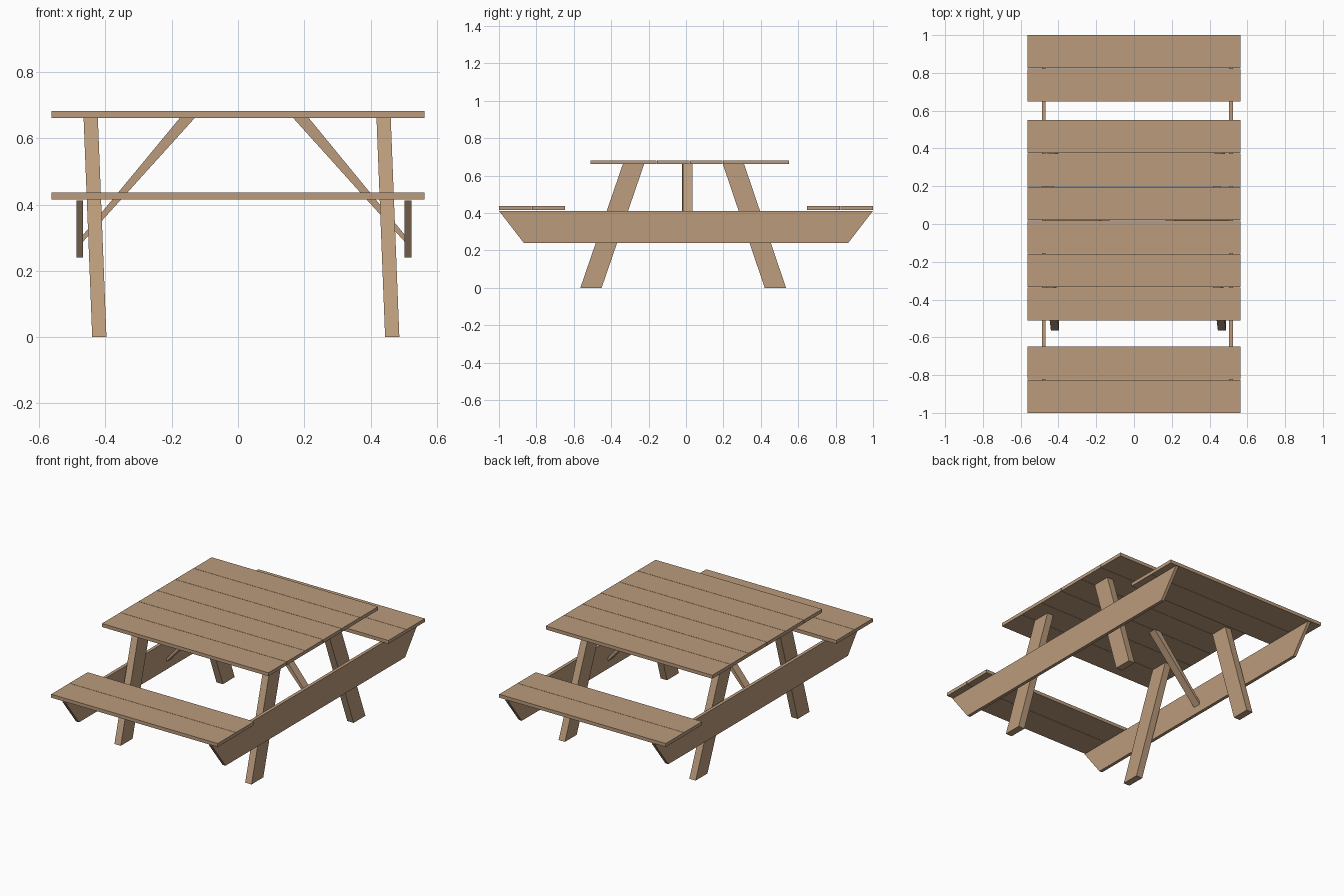
import bpy, bmesh

if "Cube" in bpy.data.objects:
    bpy.data.objects.remove(bpy.data.objects["Cube"])

# One flat wood colour for the whole table
wood = bpy.data.materials.new("light brown wood")
wood.diffuse_color = (0.491, 0.328, 0.202, 1)
wood.use_nodes = True
wood.node_tree.nodes["Principled BSDF"].inputs["Base Color"].default_value = wood.diffuse_color


def prism(name, ring_a, ring_b):
    """Solid joining two matching rings of 3D points."""
    bm = bmesh.new()
    a = [bm.verts.new(p) for p in ring_a]
    b = [bm.verts.new(p) for p in ring_b]
    n = len(a)
    bm.faces.new(a)
    bm.faces.new(b[::-1])
    for i in range(n):
        j = (i + 1) % n
        bm.faces.new((a[j], a[i], b[i], b[j]))
    bmesh.ops.recalc_face_normals(bm, faces=bm.faces)
    mesh = bpy.data.meshes.new(name)
    bm.to_mesh(mesh)
    bm.free()
    mesh.materials.append(wood)
    ob = bpy.data.objects.new(name, mesh)
    bpy.context.collection.objects.link(ob)
    return ob


def rect(x0, x1, y0, y1, z):
    return [(x0, y0, z), (x1, y0, z), (x1, y1, z), (x0, y1, z)]


def planks(name, y0, y1, z0, z1, count, gap=0.002):
    """Row of boards running along x, with hairline gaps."""
    w = (y1 - y0 + gap) / count
    for i in range(count):
        a = y0 + i * w
        prism(f"{name}_{i + 1}", rect(-0.563, 0.563, a, a + w - gap, z0),
              rect(-0.563, 0.563, a, a + w - gap, z1))


# Table top and the two benches
planks("table_top_board", -0.51, 0.55, 0.661, 0.682, 6)
planks("front_bench_board", -1.0, -0.648, 0.416, 0.437, 2)
planks("back_bench_board", 0.648, 1.0, 0.416, 0.437, 2)

# Long side beams with slanted ends
beam = [(-1.0, 0.412), (1.0, 0.412), (0.867, 0.24), (-0.867, 0.24)]
for side, x0, x1 in (("left", -0.488, -0.468), ("right", 0.503, 0.523)):
    prism(f"{side}_beam", [(x0, y, z) for y, z in beam],
          [(x1, y, z) for y, z in beam])

# Splayed legs: (x at top, x at foot) by (y at top, y at foot)
for side, xt, xf in (("left", -0.466, -0.440), ("right", 0.418, 0.444)):
    for end, yt, yf in (("front", -0.338, -0.565), ("back", 0.197, 0.421)):
        prism(f"{end}_{side}_leg", rect(xf, xf + 0.043, yf, yf + 0.114, 0),
              rect(xt, xt + 0.043, yt, yt + 0.114, 0.661))

# Diagonal braces from the table top down to the beams
braces = {
    "left": (-0.021, [(-0.176, 0.661), (-0.131, 0.661), (-0.468, 0.288), (-0.468, 0.308)]),
    "right": (-0.016, [(0.167, 0.661), (0.214, 0.661), (0.503, 0.309), (0.503, 0.288)]),
}
for side, (y, profile) in braces.items():
    prism(f"{side}_brace", [(x, y, z) for x, z in profile],
          [(x, y + 0.05, z) for x, z in profile])
